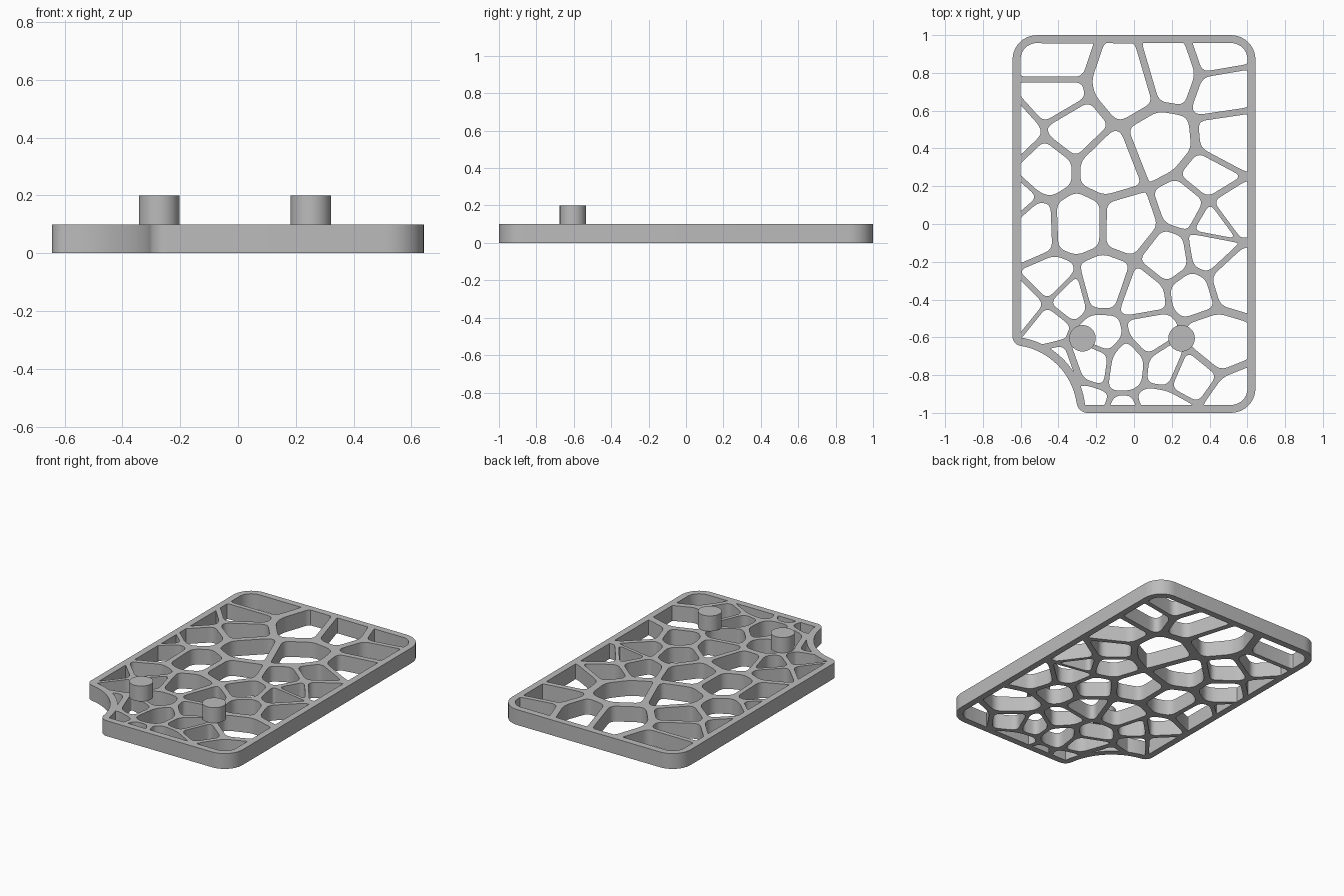
import bpy, bmesh, math
from mathutils import Vector as V

if "Cube" in bpy.data.objects:
    bpy.data.objects.remove(bpy.data.objects["Cube"])

HX, HY, THICK = 0.643, 1.0, 0.1        # half width, half length, plate thickness
RIM, SCALE = 0.043, 0.86               # rim width, shrink of each cell about its centre
NOTCH, NOTCH_R = V((-0.66, -1.0)), 0.36  # round bite out of one corner

# One seed point per cell of the web
SEEDS = [V(p) for p in (
    (-.42, .865), (-.05, .74), (.205, .815), (.44, .895), (.47, .72),
    (-.42, .66), (-.33, .507), (-.63, .47), (-.48, .312), (-.665, .105),
    (-.136, .307), (.14, .415), (.51, .45), (.385, .215), (.472, .076),
    (.426, .042), (.30, .11), (-.044, -.009), (-.285, -.005), (-.56, -.015),
    (-.417, -.345), (-.535, -.463), (-.388, -.374), (-.155, -.31), (.05, -.38),
    (.197, -.195), (.387, -.163), (.50, -.285), (.305, -.345), (.40, -.62),
    (-.488, -.501), (-.165, -.628), (.085, -.58), (-.195, -.70), (-.06, -.72),
    (.19, -.745), (.27, -.78), (.54, -.97), (-.28, -.99), (.15, -1.0),
    (-.42, -.78), (-.05, -1.08))]

grey = bpy.data.materials.new("grey")
grey.diffuse_color = (0.5, 0.5, 0.5, 1)
grey.use_nodes = True
grey.node_tree.nodes["Principled BSDF"].inputs["Base Color"].default_value = grey.diffuse_color


def polar(c, r, deg):
    a = math.radians(deg)
    return V((c[0] + r * math.cos(a), c[1] + r * math.sin(a)))


def arc(c, r, a0, a1, n=10):
    return [polar(c, r, a0 + (a1 - a0) * i / n) for i in range(n + 1)]


def clip(poly, point, normal):
    """Keep the part of a convex polygon behind a line."""
    out = []
    for i, b in enumerate(poly):
        a = poly[i - 1]
        da, db = (a - point).dot(normal), (b - point).dot(normal)
        if da * db < 0:
            out.append(a.lerp(b, da / (da - db)))
        if db <= 0:
            out.append(b)
    return out


def area_centre(poly):
    area, c = 0, V((0, 0))
    for i, b in enumerate(poly):
        a = poly[i - 1]
        k = a.x * b.y - a.y * b.x
        area += k / 2
        c += (a + b) * k / 6
    return area, (c / area if area else c)


def clean(poly, gap):
    out = []
    for p in poly:
        if not out or (p - out[-1]).length > gap:
            out.append(p)
    while len(out) > 1 and (out[0] - out[-1]).length <= gap:
        out.pop()
    return out


def round_corners(poly, trim=0.042, n=6):
    out = []
    for i, p in enumerate(poly):
        a, b = poly[i - 1] - p, poly[(i + 1) % len(poly)] - p
        s = p + a.normalized() * min(trim, 0.42 * a.length)
        e = p + b.normalized() * min(trim, 0.42 * b.length)
        for k in range(n + 1):
            t = k / n
            out.append(s * (1 - t) ** 2 + p * 2 * t * (1 - t) + e * t * t)
    return out


def clip_to_rim(poly):
    """Trim a hole to the straight rim and its rounded corners."""
    r = 0.085
    cx, cy = HX - RIM - r, HY - RIM - r
    for deg in range(0, 360, 15):
        d = polar((0, 0), 1, deg)
        c = V((math.copysign(cx, d.x), math.copysign(cy, d.y)))
        poly = clip(poly, c + d * r, d)
        if len(poly) < 3:
            return []
    return poly


def clip_to_notch(poly):
    """Trim a hole along the curved rim of the notch."""
    r = NOTCH_R + RIM
    pts = []
    for i, b in enumerate(poly):
        a = poly[i - 1]
        n = max(1, int((b - a).length / 0.004))
        pts += [a.lerp(b, (k + 1) / n) for k in range(n)]
    inside = [(p - NOTCH).length < r for p in pts]
    if not any(inside):
        return poly
    if all(inside):
        return []
    first = inside.index(False)
    pts, inside = pts[first:] + pts[:first], inside[first:] + inside[:first]
    out, i = [], 0
    while i < len(pts):
        if not inside[i]:
            out.append(pts[i])
            i += 1
            continue
        j = i
        while j < len(pts) and inside[j]:
            j += 1
        d0, d1 = pts[i] - NOTCH, pts[j - 1] - NOTCH
        a0, a1 = (math.degrees(math.atan2(d.y, d.x)) for d in (d0, d1))
        out += arc(NOTCH, r, a0, a1, 8)
        i = j
    return out


def cell_hole(seed):
    cell = [V((-HX, -HY)), V((HX, -HY)), V((HX, HY)), V((-HX, HY))]
    for other in SEEDS:
        if other is not seed:
            cell = clip(cell, (seed + other) / 2, other - seed)
            if len(cell) < 3:
                return []
    cell = clean(cell, 0.012)
    if len(cell) < 3:
        return []
    centre = area_centre(cell)[1]
    hole = round_corners([centre + (p - centre) * SCALE for p in cell])
    hole = clip_to_rim(hole)
    if hole:
        hole = clean(clip_to_notch(hole), 0.0015)
    return hole if len(hole) > 2 and abs(area_centre(hole)[0]) > 0.001 else []


# Plate outline: three round corners and the notch with its two soft ends
R = 0.13
outline = (arc((HX - R, -HY + R), R, -90, 0) + arc((HX - R, HY - R), R, 0, 90)
           + arc((-HX + R, HY - R), R, 90, 180)
           + arc((-0.593, -0.5955), 0.05, 180, 260.6)
           + arc(NOTCH, NOTCH_R, 80.6, 8.2, 20)
           + arc((-0.2443, -0.94), 0.06, 188.2, 270))

# Plate with cell holes, extruded from a filled flat curve
curve = bpy.data.curves.new("web_plate", 'CURVE')
curve.dimensions = '2D'
curve.fill_mode = 'BOTH'
curve.extrude = THICK / 2
for loop in [clean(outline, 0.001)] + [h for h in map(cell_hole, SEEDS) if h]:
    spline = curve.splines.new('POLY')
    spline.points.add(len(loop) - 1)
    for pt, p in zip(spline.points, loop):
        pt.co = (p.x, p.y, 0, 1)
    spline.use_cyclic_u = True
plate = bpy.data.objects.new("web_plate", curve)
bpy.context.collection.objects.link(plate)
bpy.context.view_layer.objects.active = plate
plate.select_set(True)
bpy.ops.object.convert(target='MESH')
plate = bpy.context.object
bm = bmesh.new()
bm.from_mesh(plate.data)
bmesh.ops.remove_doubles(bm, verts=bm.verts, dist=0.0002)
bmesh.ops.translate(bm, verts=bm.verts, vec=(0, 0, THICK / 2))
bmesh.ops.recalc_face_normals(bm, faces=bm.faces)
bm.to_mesh(plate.data)
bm.free()
parts = [plate]

# Two round pegs on top
for name, x in (("left_peg", -0.273), ("right_peg", 0.252)):
    bpy.ops.mesh.primitive_cylinder_add(vertices=48, radius=0.07, depth=0.1,
                                        location=(x, -0.605, THICK + 0.05))
    bpy.context.object.name = name
    parts.append(bpy.context.object)

for ob in parts:
    ob.data.materials.clear()
    ob.data.materials.append(grey)
    bpy.ops.object.select_all(action='DESELECT')
    ob.select_set(True)
    bpy.context.view_layer.objects.active = ob
    bpy.ops.object.shade_smooth_by_angle(angle=math.radians(30))
